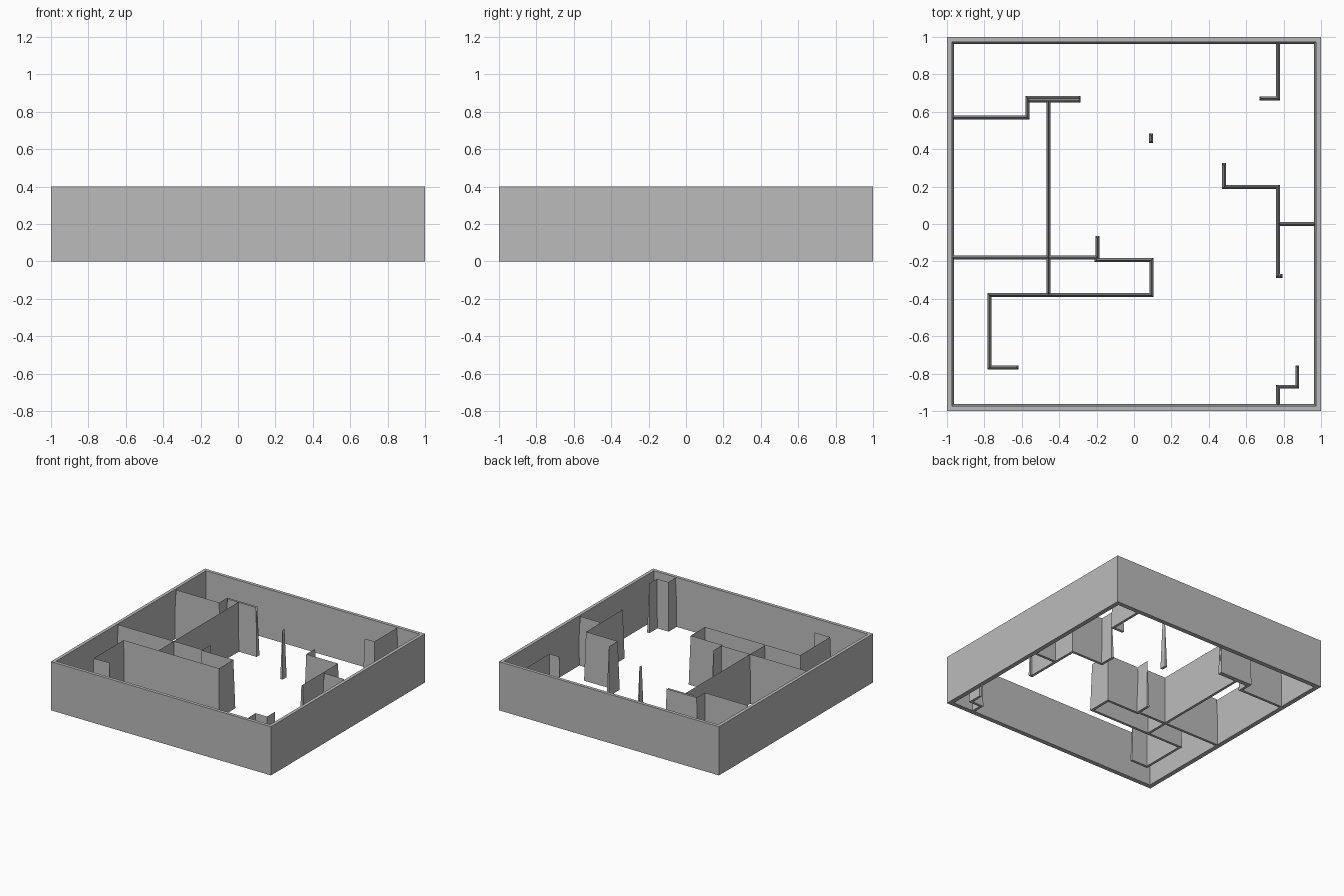
import bpy, bmesh
from mathutils import Vector

cube = bpy.data.objects.get("Cube")
if cube:
    bpy.data.objects.remove(cube, do_unlink=True)

HEIGHT = 0.4
HALF = 0.0105      # half thickness of a partition at its base
END = 0.012        # how far the ridge is set back at a free end
EDGE = 0.975       # where partitions run into the outer wall

grey = bpy.data.materials.new("wall grey")
grey.use_nodes = True
colour = (0.5, 0.5, 0.5, 1)
grey.diffuse_color = colour
grey.node_tree.nodes["Principled BSDF"].inputs["Base Color"].default_value = colour


def finish(name, bm):
    bmesh.ops.recalc_face_normals(bm, faces=bm.faces)
    mesh = bpy.data.meshes.new(name)
    bm.to_mesh(mesh)
    bm.free()
    mesh.materials.append(grey)
    bpy.context.collection.objects.link(bpy.data.objects.new(name, mesh))


def outer_wall():
    """Square frame: upright outside, slightly sloping inside."""
    bm = bmesh.new()
    section = [(1, 0), (1, HEIGHT), (0.973, HEIGHT), (0.9625, 0)]
    corners = [(-1, -1), (1, -1), (1, 1), (-1, 1)]
    rings = [[bm.verts.new((x * r, y * r, z)) for x, y in corners] for r, z in section]
    for a, b in zip(rings, rings[1:] + rings[:1]):
        for i in range(4):
            j = (i + 1) % 4
            bm.faces.new((a[i], a[j], b[j], b[i]))
    finish("outer_wall", bm)


def partition(name, points):
    """Wall along a path, tapering from its base to a sharp ridge."""
    pts = [Vector(p) for p in points]
    dirs = [(b - a).normalized() for a, b in zip(pts, pts[1:])]
    bm = bmesh.new()
    rows = []
    for i, p in enumerate(pts):
        before, after = dirs[max(i - 1, 0)], dirs[min(i, len(dirs) - 1)]
        side = Vector((-before.y, before.x))
        if before != after:
            side += Vector((-after.y, after.x))
            side /= 1 + before.dot(after)
        ridge = p.copy()
        if i == 0:
            ridge += after * END
        elif i == len(pts) - 1:
            ridge -= before * END
        rows.append([bm.verts.new((*(p + side * HALF), 0)),
                     bm.verts.new((*ridge, HEIGHT)),
                     bm.verts.new((*(p - side * HALF), 0))])
    for a, b in zip(rows, rows[1:]):
        for i in range(3):
            j = (i + 1) % 3
            bm.faces.new((a[i], a[j], b[j], b[i]))
    bm.faces.new(rows[0])
    bm.faces.new(rows[-1])
    finish(name, bm)


outer_wall()

# Rooms on the right-hand side
partition("back_room_wall", [(-EDGE, 0.57), (-0.57, 0.57), (-0.57, 0.675), (-0.285, 0.675)])
partition("back_room_lining", [(-0.57, 0.659), (-0.285, 0.659)])
partition("long_dividing_wall", [(-0.457, 0.67), (-0.457, -0.38)])
partition("middle_room_wall", [(-EDGE, -0.18), (-0.195, -0.18), (-0.195, -0.065)])
partition("front_room_wall", [(-0.21, -0.193), (0.093, -0.193), (0.093, -0.38),
                              (-0.773, -0.38), (-0.773, -0.768), (-0.618, -0.768)])

# Rooms on the left-hand side
partition("back_corner_wall", [(0.77, EDGE), (0.77, 0.672), (0.67, 0.672)])
partition("side_room_wall", [(0.482, 0.325), (0.482, 0.198), (0.77, 0.198),
                             (0.77, -0.277), (0.795, -0.277)])
partition("side_dividing_wall", [(0.77, 0), (EDGE, 0)])
partition("front_corner_wall", [(0.77, -EDGE), (0.77, -0.87), (0.873, -0.87), (0.873, -0.757)])

# Free-standing post
partition("post", [(0.092, 0.432), (0.092, 0.485)])
